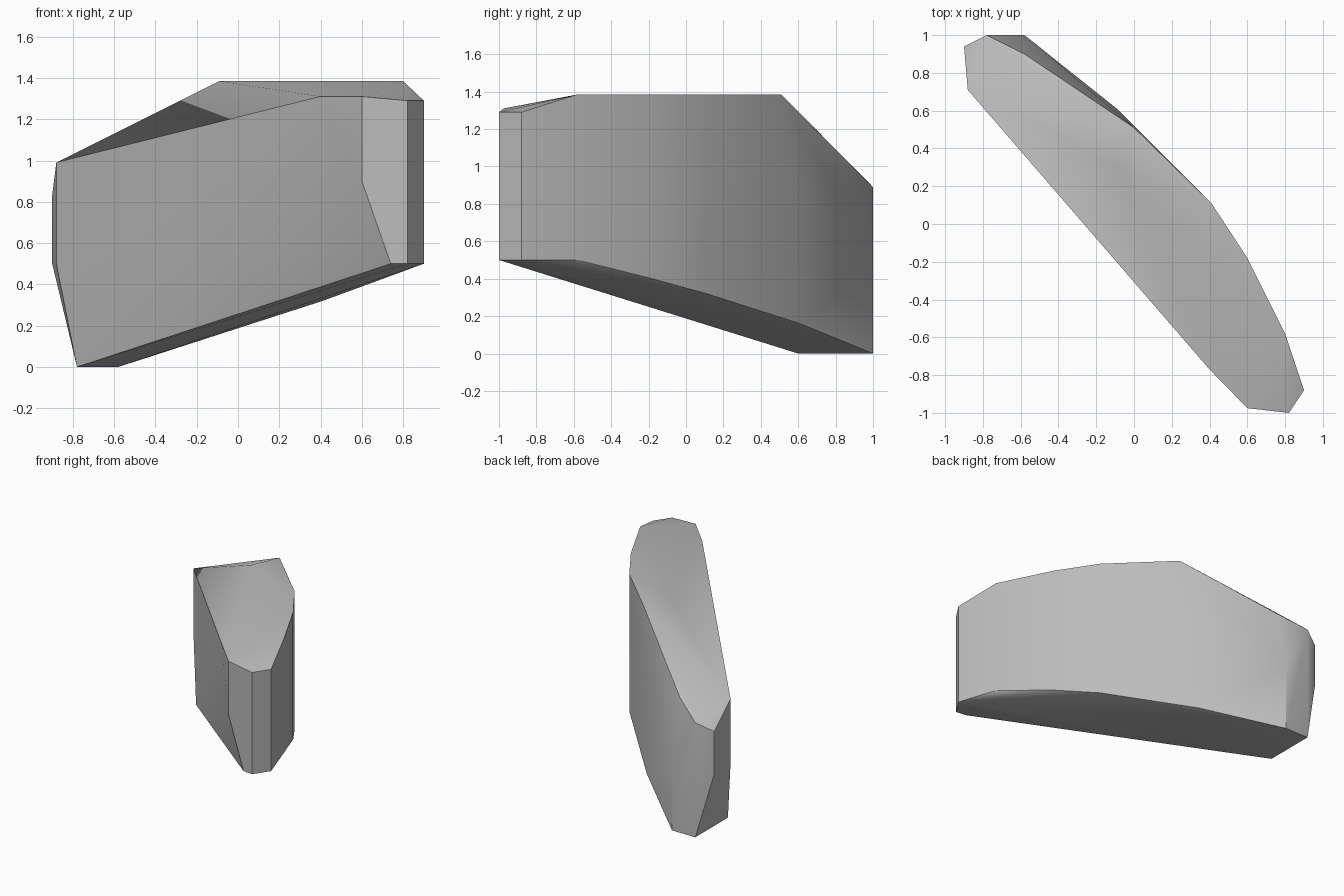
import bpy
import bmesh
import math

# Remove only the default object
default_object = bpy.data.objects.get("Cube")
if default_object:
    bpy.data.objects.remove(default_object, do_unlink=True)


def flat_material(name, value):
    """Create one plain grey material."""
    material = bpy.data.materials.new(name)
    material.use_nodes = True
    colour = (value, value, value, 1)
    material.diffuse_color = colour
    shader = material.node_tree.nodes["Principled BSDF"]
    shader.inputs["Base Color"].default_value = colour
    return material


def hull_object(name, columns, material):
    """Wrap a convex shell around upright edges given as x, y, low, high."""
    shell = bmesh.new()
    for x, y, low, high in columns:
        for height in {low, high}:
            shell.verts.new((x, y, height))
    result = bmesh.ops.convex_hull(shell, input=shell.verts[:])
    # Drop any points that fall inside the shell
    loose = [v for v in shell.verts if not v.link_faces]
    bmesh.ops.delete(shell, geom=loose, context="VERTS")
    # Merge nearly coplanar triangles into clean facets
    bmesh.ops.dissolve_limit(
        shell,
        angle_limit=math.radians(1),
        verts=shell.verts[:],
        edges=shell.edges[:],
    )
    bmesh.ops.recalc_face_normals(shell, faces=shell.faces[:])
    mesh = bpy.data.meshes.new(name)
    shell.to_mesh(mesh)
    shell.free()
    mesh.materials.append(material)
    rock = bpy.data.objects.new(name, mesh)
    bpy.context.collection.objects.link(rock)
    return rock


TOP = 1.385    # level of the flat crest
LEDGE = 0.5    # level where the raised end stops

# Upright corners around the slab
columns = [
    # Low end
    (-.78, .6, 0, 0),
    (-.88, .71, LEDGE, .99),
    (-.9, .94, LEDGE, .83),
    (-.78, 1, 0, .89),
    # Curved back wall
    (-.58, 1, 0, LEDGE),
    (-.58, .9, .99, .99),
    (-.09, .61, .16, .9),
    (0, .51, TOP, TOP),
    (.41, .11, .32, TOP),
    (.6, -.18, .4, TOP),
    (.8, -.58, LEDGE, TOP),
    # Raised end
    (.9, -.88, LEDGE, 1.29),
    (.82, -1, LEDGE, 1.29),
    (.74, -.99, LEDGE, LEDGE),
    # Front wall and crest
    (.6, -.975, .9, 1.31),
    (.4, -.77, 1.31, 1.31),
    (-.09, .3, TOP, TOP),
]

stone = flat_material("stone grey", .5)
rock = hull_object("rock_slab", columns, stone)

# Soften shallow facets and keep the main edges crisp
bpy.ops.object.select_all(action="DESELECT")
rock.select_set(True)
bpy.context.view_layer.objects.active = rock
bpy.ops.object.shade_smooth_by_angle(angle=math.radians(30))
